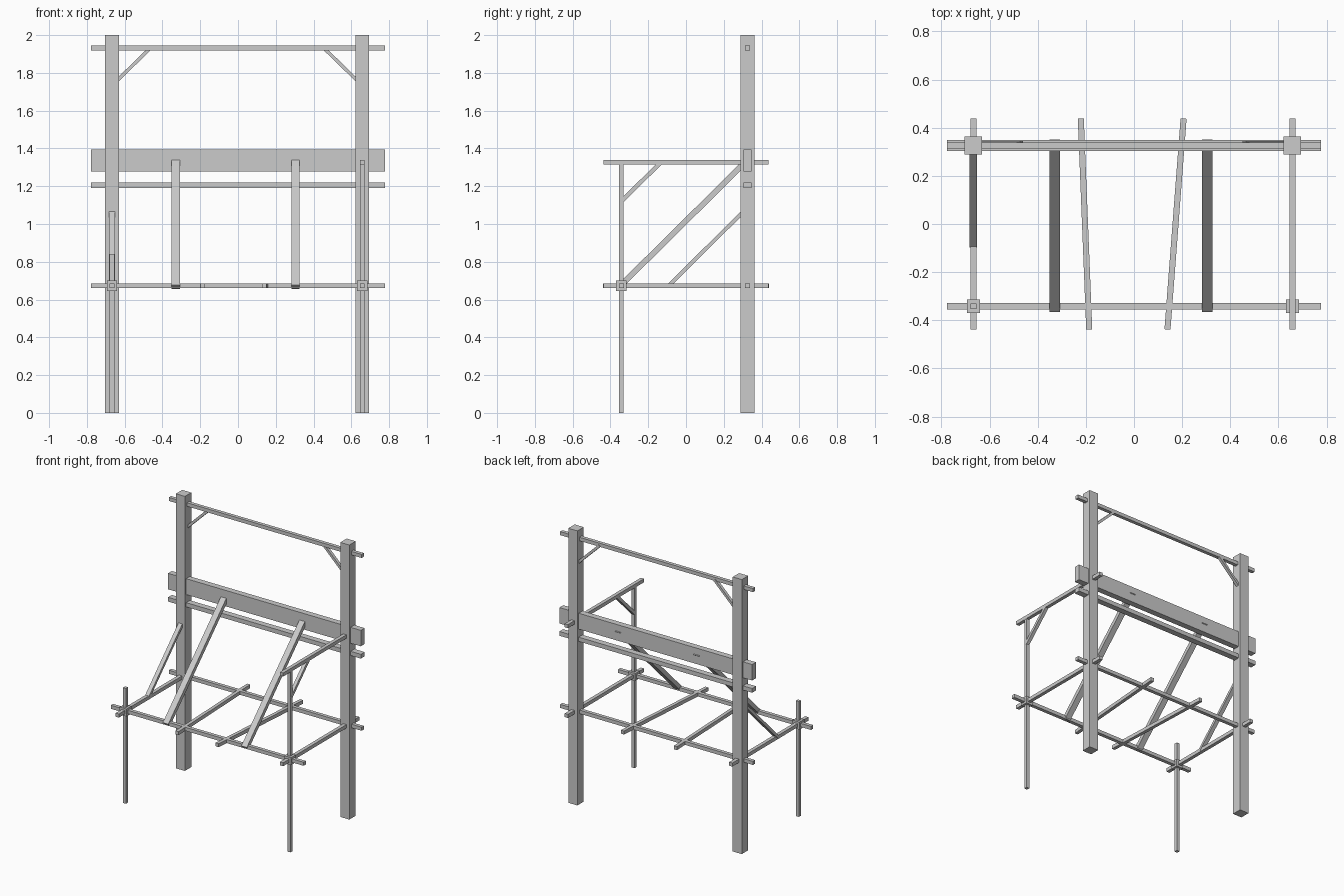
import bpy
from mathutils import Vector

if "Cube" in bpy.data.objects:
    bpy.data.objects.remove(bpy.data.objects["Cube"])

wood = bpy.data.materials.new("pale_grey_timber")
wood.diffuse_color = (0.6, 0.6, 0.6, 1)
wood.use_nodes = True
wood.node_tree.nodes["Principled BSDF"].inputs["Base Color"].default_value = wood.diffuse_color


def timber(name, start, end, side, width, depth):
    """Square-cut beam from start to end; width runs along the side axis."""
    a, b = Vector(start), Vector(end)
    along = (b - a).normalized()
    u = Vector(side)
    u = (u - along * u.dot(along)).normalized()
    v = along.cross(u)
    verts = [p + u * (su * width / 2) + v * (sv * depth / 2)
             for p in (a, b)
             for su, sv in ((-1, -1), (1, -1), (1, 1), (-1, 1))]
    faces = [(3, 2, 1, 0), (4, 5, 6, 7)]
    faces += [(i, (i + 1) % 4, (i + 1) % 4 + 4, i + 4) for i in range(4)]
    mesh = bpy.data.meshes.new(name)
    mesh.from_pydata(verts, [], faces)
    mesh.materials.append(wood)
    obj = bpy.data.objects.new(name, mesh)
    bpy.context.collection.objects.link(obj)
    return obj


X, Y, Z = (1, 0, 0), (0, 1, 0), (0, 0, 1)
LEFT, RIGHT = -0.667, 0.658
BACK, FRONT = 0.326, -0.342
DECK = 0.673            # height of the platform frame
REACH_X, REACH_Y = 0.777, 0.438
THIN = 0.026


def cross_rail(name, y, z, depth, height):
    timber(name, (-REACH_X, y, z), (REACH_X, y, z), Y, depth, height)


# Rails running across the frame
cross_rail("top_rail", BACK, 1.932, THIN, THIN)
cross_rail("main_plank", BACK, 1.337, 0.044, 0.116)
cross_rail("middle_rail", BACK, 1.205, 0.044, 0.031)
cross_rail("back_deck_rail", BACK, DECK, THIN, THIN)
cross_rail("front_deck_rail", FRONT, DECK, THIN, THIN)

for side, x, front_top in (("left", LEFT, 0.84), ("right", RIGHT, 1.32)):
    # Heavy back posts and slender front posts
    timber(side + "_back_post", (x, BACK, 0), (x, BACK, 2), X, 0.073, 0.073)
    timber(side + "_front_post", (x, FRONT, 0), (x, FRONT, front_top), X, 0.024, 0.024)
    # Deck side rail and the block joining it to the front post
    timber(side + "_deck_rail", (x, -REACH_Y, DECK), (x, REACH_Y, DECK), X, THIN, THIN)
    timber(side + "_joint_block", (x, FRONT, DECK - 0.0275),
           (x, FRONT, DECK + 0.0275), X, 0.055, 0.055)
    # Corner braces under the top rail
    s = -1 if x < 0 else 1
    timber(side + "_top_brace", (x - s * 0.015, BACK + 0.008, 1.748),
           (x - s * 0.2, BACK + 0.008, 1.928), Y, 0.022, 0.018)

# Slightly skewed deck joists
timber("left_joist", (-0.186, -REACH_Y, DECK), (-0.221, REACH_Y, DECK), X, 0.025, THIN)
timber("right_joist", (0.139, -REACH_Y, DECK), (0.206, REACH_Y, DECK), X, 0.025, THIN)

# Leaning planks that pierce the main plank
for side, x in (("left", -0.329), ("right", 0.304)):
    timber(side + "_leaning_plank", (x, -0.354, 0.666), (x, 0.341, 1.354), X, 0.044, 0.03)

# Left diagonal strut
timber("left_strut", (LEFT, -0.09, 0.675), (LEFT, 0.31, 1.072), X, 0.031, 0.02)

# Right upper rail with its corner brace
timber("right_upper_rail", (RIGHT, -REACH_Y, 1.327), (RIGHT, REACH_Y, 1.327), X, THIN, THIN)
timber("right_upper_brace", (RIGHT, -0.343, 1.12), (RIGHT, -0.133, 1.326), X, 0.025, 0.022)
